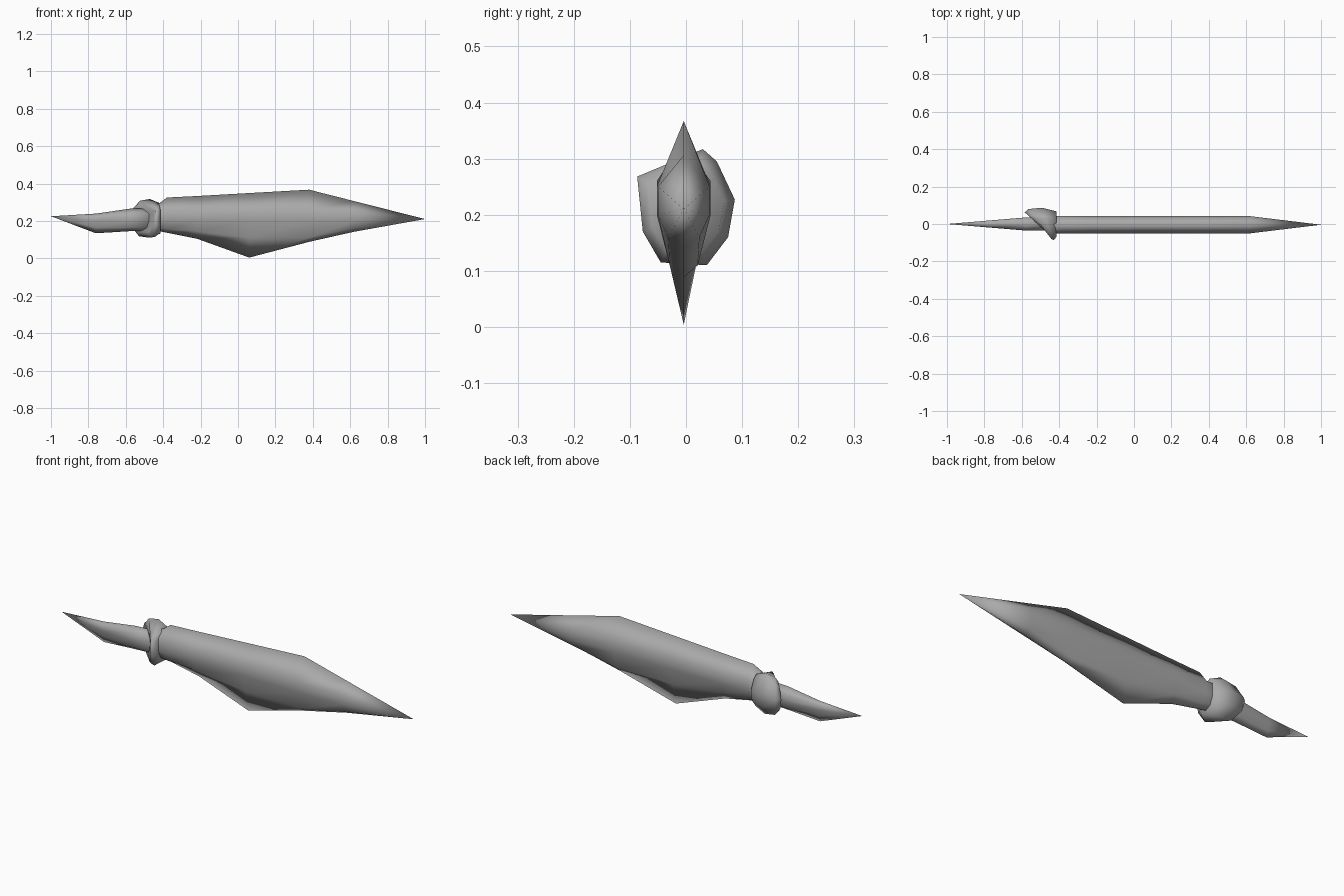
import bpy, bmesh

if "Cube" in bpy.data.objects:
    bpy.data.objects.remove(bpy.data.objects["Cube"])

grey = bpy.data.materials.new("plain grey")
grey.use_nodes = True
grey.diffuse_color = (0.4, 0.4, 0.4, 1)
grey.node_tree.nodes["Principled BSDF"].inputs["Base Color"].default_value = (0.4, 0.4, 0.4, 1)


def loft(name, rings):
    """Skin a row of closed rings, capping both ends."""
    bm = bmesh.new()
    rows = [[bm.verts.new(p) for p in ring] for ring in rings]
    for a, b in zip(rows, rows[1:]):
        n = len(a)
        for i in range(n):
            j = (i + 1) % n
            bm.faces.new((a[i], a[j], b[j], b[i]))
    bm.faces.new(rows[0])
    bm.faces.new(rows[-1])
    bmesh.ops.remove_doubles(bm, verts=bm.verts, dist=0.0005)
    bmesh.ops.recalc_face_normals(bm, faces=bm.faces)
    mesh = bpy.data.meshes.new(name)
    bm.to_mesh(mesh)
    bm.free()
    mesh.materials.append(grey)
    obj = bpy.data.objects.new(name, mesh)
    bpy.context.collection.objects.link(obj)
    mesh.shade_smooth()
    return obj


def keel_ring(x, top, high, low, width, fold, fold_width, bottom, mid):
    """Mirrored section: ridge, two shoulders, fold and keel."""
    half = [(width, high), (width, low), (fold_width, fold)]
    side = [(x, mid + w, z) for w, z in half]
    other = [(x, mid - w, z) for w, z in reversed(half)]
    return [(x, mid, top)] + side + [(x, mid, bottom)] + other


# Long folded canopy with a thin keel: x, top, shoulders, width, fold, keel
canopy = [
    (-0.47, 0.28, 0.25, 0.20, 0.035, 0.17, 0.025, 0.15),
    (-0.42, 0.295, 0.26, 0.20, 0.048, 0.16, 0.030, 0.145),
    (-0.38, 0.325, 0.26, 0.20, 0.048, 0.155, 0.030, 0.137),
    (-0.22, 0.333, 0.25, 0.20, 0.048, 0.145, 0.026, 0.105),
    (0.06, 0.349, 0.25, 0.20, 0.048, 0.11, 0.022, 0.004),
    (0.38, 0.367, 0.25, 0.20, 0.048, 0.11, 0.025, 0.088),
    (0.62, 0.306, 0.25, 0.20, 0.046, 0.16, 0.028, 0.142),
    (1.0, 0.21, 0.21, 0.21, 0, 0.21, 0, 0.21),
]
loft("canopy", [keel_ring(*s, -0.004) for s in canopy])

# Pointed tail with a shallow keel
tail = [
    (-1.0, 0.225, 0.225, 0.225, 0, 0.225, 0, 0.225),
    (-0.76, 0.239, 0.225, 0.20, 0.02, 0.165, 0.010, 0.134),
    (-0.58, 0.265, 0.24, 0.20, 0.035, 0.165, 0.025, 0.145),
    (-0.46, 0.27, 0.24, 0.20, 0.035, 0.165, 0.025, 0.15),
]
loft("tail", [keel_ring(*s, 0) for s in tail])

# Slanted knot, wide at the front and narrow at the back
outline = [(0.03, 0.317), (0.055, 0.295), (0.087, 0.227), (0.075, 0.16),
           (0.037, 0.11), (-0.045, 0.115), (-0.077, 0.17), (-0.087, 0.268)]


def knot_ring(along, scale):
    ring = []
    for y, z in outline:
        left = -0.515 - 0.8 * y
        x = left + (-0.415 - left) * along
        ring.append((x, y * scale, 0.21 + (z - 0.21) * scale))
    return ring


loft("knot", [knot_ring(0, 0.72), knot_ring(0.12, 0.92), knot_ring(0.55, 1), knot_ring(1, 0.78)])
